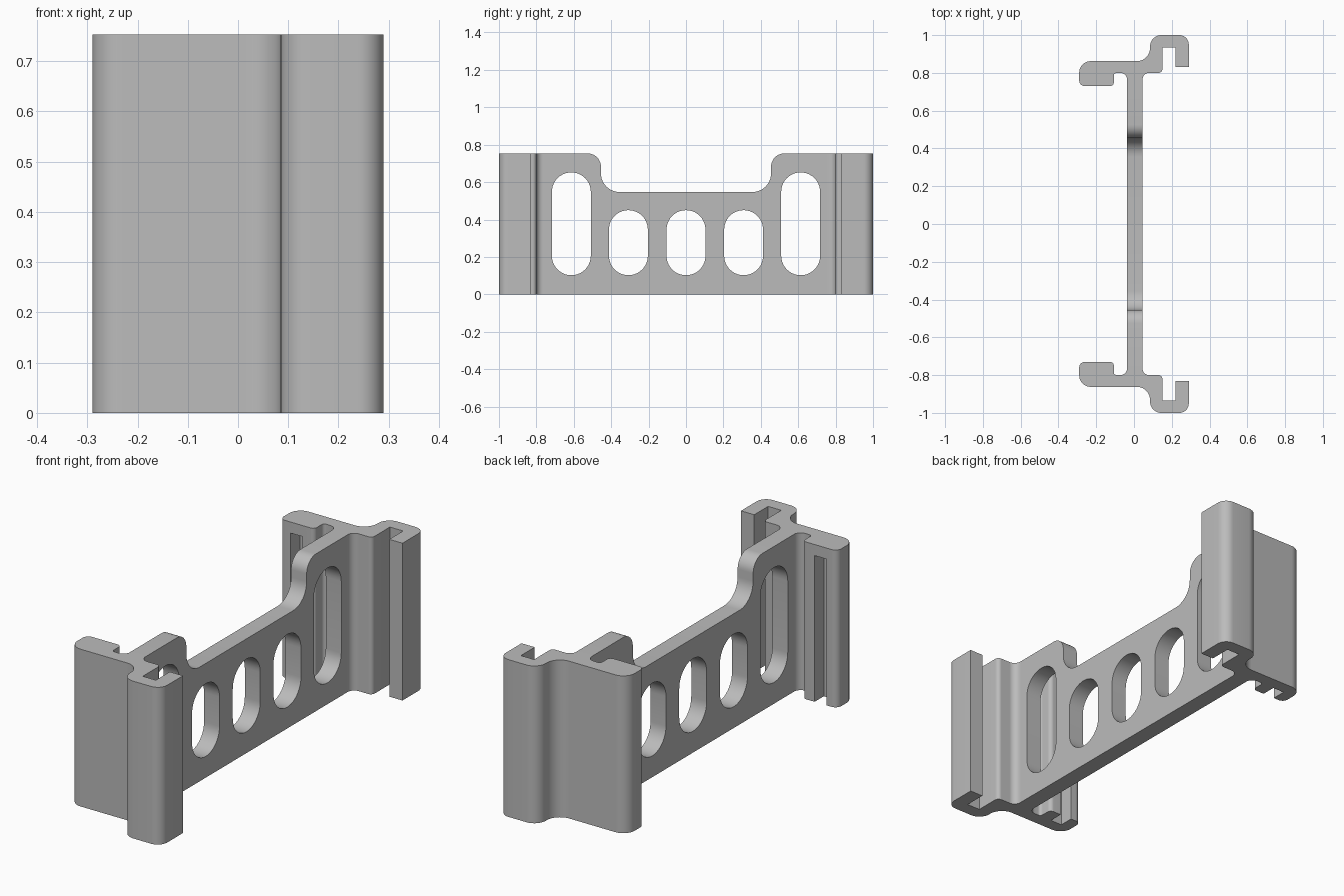
import bpy, bmesh, math
from mathutils import Vector

cube = bpy.data.objects.get("Cube")
if cube:
    bpy.data.objects.remove(cube, do_unlink=True)

HEIGHT = 0.753
SEAM = 0.755            # where the web meets the end brackets
WEB_X = (-0.037, 0.045)

GREY = (0.5, 0.5, 0.5, 1)
metal = bpy.data.materials.new("plain_grey")
metal.use_nodes = True
metal.diffuse_color = GREY
metal.node_tree.nodes["Principled BSDF"].inputs["Base Color"].default_value = GREY


def rounded(corners, steps=10):
    """Outline with each right-angled corner (x, y, radius) rounded off."""
    out = []
    for i, (x, y, r) in enumerate(corners):
        c = Vector((x, y))
        u = (Vector(corners[i - 1][:2]) - c).normalized()
        v = (Vector(corners[(i + 1) % len(corners)][:2]) - c).normalized()
        mid = c + (u + v) * r
        for k in range(steps + 1 if r else 1):
            a = math.pi / 2 * k / steps
            p = mid - v * r * math.cos(a) - u * r * math.sin(a)
            if not out or (p - out[-1]).length > 1e-5:
                out.append(p)
    if (out[0] - out[-1]).length < 1e-5:
        out.pop()
    return out


def prism(name, outline, place, low, high):
    """Extrude an outline between two levels; place(p, level) gives a 3D point."""
    bm = bmesh.new()
    rings = [[bm.verts.new(place(p, lv)) for p in outline] for lv in (low, high)]
    bm.faces.new(rings[0])
    bm.faces.new(rings[1])
    for i in range(len(outline)):
        bm.faces.new((rings[0][i - 1], rings[0][i], rings[1][i], rings[1][i - 1]))
    bmesh.ops.recalc_face_normals(bm, faces=bm.faces)
    mesh = bpy.data.meshes.new(name)
    bm.to_mesh(mesh)
    bm.free()
    mesh.materials.append(metal)
    obj = bpy.data.objects.new(name, mesh)
    bpy.context.collection.objects.link(obj)
    return obj


def cut(obj, cutters):
    """Subtract the cutters, bake the result and discard them."""
    for c in cutters:
        c.hide_render = True
        mod = obj.modifiers.new("cut", 'BOOLEAN')
        mod.operation, mod.solver, mod.object = 'DIFFERENCE', 'EXACT', c
    bpy.context.view_layer.update()
    deps = bpy.context.evaluated_depsgraph_get()
    mesh = bpy.data.meshes.new_from_object(obj.evaluated_get(deps))
    obj.modifiers.clear()
    obj.data = mesh
    for c in cutters:
        bpy.data.objects.remove(c, do_unlink=True)


def in_plan(side):
    return lambda p, z: (p.x, p.y * side, z)


def in_elevation(p, x):
    return (x, p.x, p.y)


# End brackets: thick grooved arm on one side, open hook on the other
bracket_corners = [
    (-0.29, 0.73, 0.03), (-0.29, 0.862, 0.06), (0.085, 0.862, 0.07),
    (0.085, 1.0, 0.06), (0.29, 1.0, 0.05), (0.29, 0.83, 0), (0.22, 0.83, 0),
    (0.22, 0.935, 0), (0.15, 0.935, 0), (0.15, 0.8, 0.02),
    (WEB_X[1], 0.8, 0.035), (WEB_X[1], SEAM, 0), (WEB_X[0], SEAM, 0),
    (WEB_X[0], 0.8, 0.035), (-0.107, 0.8, 0.015), (-0.107, 0.73, 0.02)]
groove_corners = [(-0.232, 0.7, 0), (-0.232, 0.8, 0), (-0.17, 0.8, 0), (-0.17, 0.7, 0)]
parts = []
for side, name in ((-1, "front_bracket"), (1, "back_bracket")):
    bracket = prism(name, rounded(bracket_corners), in_plan(side), 0, HEIGHT)
    # Groove in the arm, open at the bottom and closed near the top
    groove = prism("groove_cutter", rounded(groove_corners), in_plan(side), -0.1, 0.7)
    cut(bracket, [groove])
    parts.append(bracket)

# Web: upright plate with a lowered middle
half = [(SEAM, 0, 0), (SEAM, HEIGHT, 0), (0.455, HEIGHT, 0.07), (0.455, 0.547, 0.1)]
web_corners = half + [(-y, z, r) for y, z, r in reversed(half)]
web = prism("web", rounded(web_corners), in_elevation, *WEB_X)

# Rounded slots through the web
slots = []
for y, top in ((-0.613, 0.652), (-0.308, 0.45), (0, 0.45), (0.308, 0.45), (0.613, 0.652)):
    r = 0.104
    corners = [(y - r, 0.102, r), (y - r, top, r), (y + r, top, r), (y + r, 0.102, r)]
    slots.append(prism("slot_cutter", rounded(corners), in_elevation, -0.2, 0.2))
cut(web, slots)
parts.append(web)

# Smooth the rounded corners, keep hard edges crisp
bpy.ops.object.select_all(action='DESELECT')
for obj in parts:
    obj.select_set(True)
bpy.context.view_layer.objects.active = web
bpy.ops.object.shade_smooth_by_angle(angle=math.radians(30))
